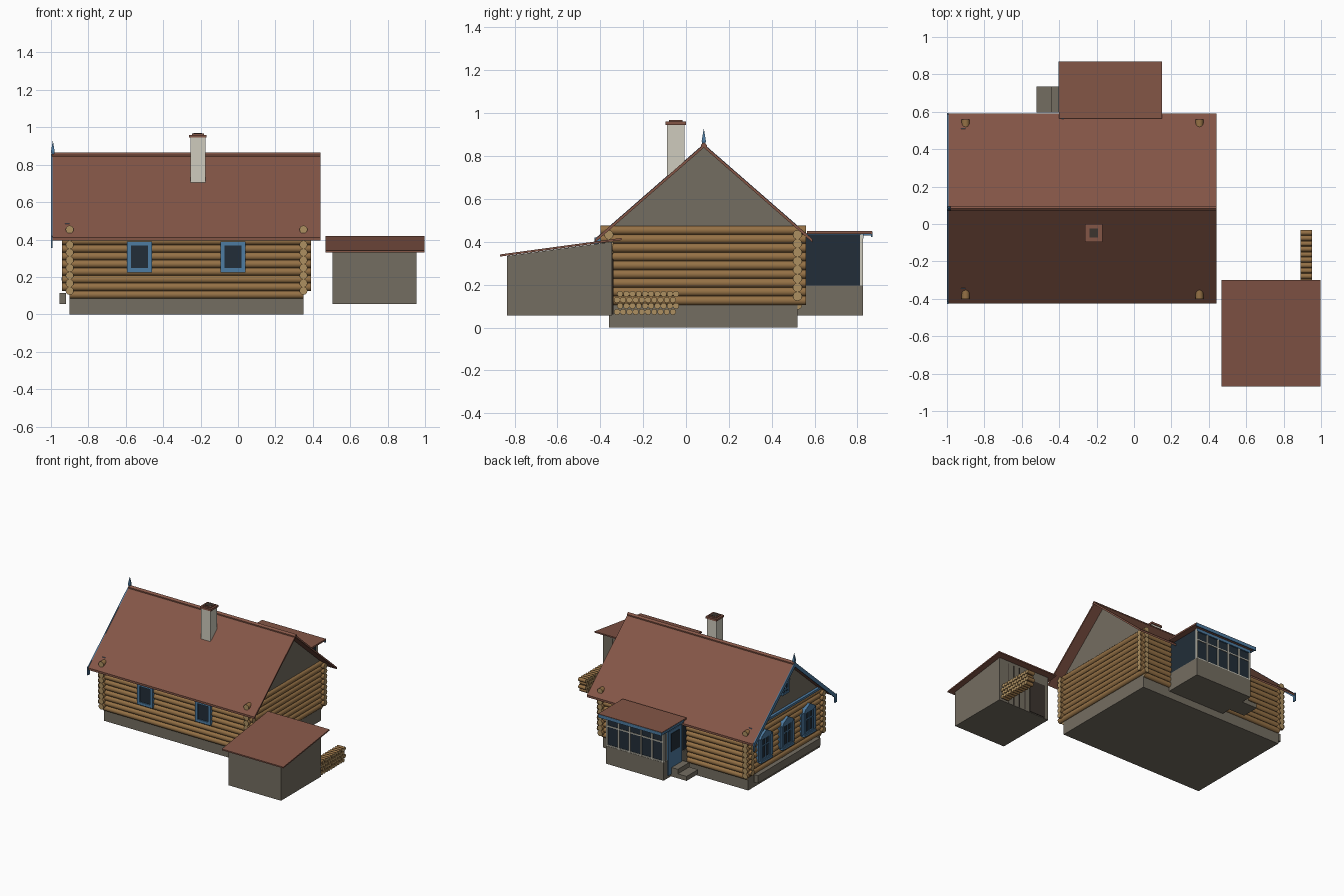
import bpy, bmesh, math
from mathutils import Matrix, Vector

if "Cube" in bpy.data.objects:
    bpy.data.objects.remove(bpy.data.objects["Cube"])


def material(name, r, g, b):
    m = bpy.data.materials.new(name)
    m.use_nodes = True
    m.diffuse_color = (r, g, b, 1)
    m.node_tree.nodes["Principled BSDF"].inputs["Base Color"].default_value = (r, g, b, 1)
    return m


ROOF = material("roof_brown", .23, .092, .062)
STONE = material("stone_grey", .175, .155, .12)
LOG = material("log_brown", .30, .165, .06)
END = material("log_end_tan", .42, .28, .12)
BLUE = material("trim_blue", .075, .2, .36)
GLASS = material("dark_glass", .016, .027, .04)
CREAM = material("cream", .62, .6, .51)
DARK = material("dark_wood", .045, .035, .028)


def finish(name, bm, *mats):
    bmesh.ops.recalc_face_normals(bm, faces=bm.faces)
    me = bpy.data.meshes.new(name)
    bm.to_mesh(me)
    bm.free()
    for m in mats:
        me.materials.append(m)
    ob = bpy.data.objects.new(name, me)
    bpy.context.scene.collection.objects.link(ob)


def boxes(name, mat, *spans):
    """One object from boxes, each given as (x range, y range, z range)."""
    bm = bmesh.new()
    for span in spans:
        mid = Vector([(a + b) / 2 for a, b in span])
        size = Vector([abs(b - a) for a, b in span])
        bmesh.ops.create_cube(bm, size=1, matrix=Matrix.Translation(mid) @ Matrix.Diagonal(size).to_4x4())
    finish(name, bm, mat)


def prism(name, mat, profile, x0, x1):
    """Extrude a (y, z) profile along x."""
    bm = bmesh.new()
    face = bm.faces.new([bm.verts.new((x0, y, z)) for y, z in profile])
    out = bmesh.ops.extrude_face_region(bm, geom=[face])
    moved = [v for v in out["geom"] if isinstance(v, bmesh.types.BMVert)]
    bmesh.ops.translate(bm, verts=moved, vec=(x1 - x0, 0, 0))
    finish(name, bm, mat)


def logs(name, items, radius, sides=12):
    """Round logs from (start, end) pairs, with paler cut ends."""
    bm = bmesh.new()
    for a, b in items:
        a, b = Vector(a), Vector(b)
        turn = (b - a).to_track_quat('Z', 'Y').to_matrix().to_4x4()
        bmesh.ops.create_cone(bm, cap_ends=True, segments=sides, radius1=radius, radius2=radius,
                              depth=(b - a).length, matrix=Matrix.Translation((a + b) / 2) @ turn)
    for f in bm.faces:
        cap = len(f.verts) > 4
        f.material_index = int(cap)
        f.smooth = not cap
    for e in bm.edges:
        e.smooth = not any(len(f.verts) > 4 for f in e.link_faces)
    finish(name, bm, LOG, END)


def window(name, axis, depth, u, z, bar, mullion=False):
    """Framed window; axis is the wall normal and depth its range along it."""
    def span(us, zs, d=depth):
        return (d, us, zs) if axis == 'x' else (us, d, zs)
    (u0, u1), (z0, z1) = u, z
    bars = [span((u0, u0 + bar), z), span((u1 - bar, u1), z),
            span(u, (z0, z0 + bar)), span(u, (z1 - bar, z1))]
    if mullion:
        c = (u0 + u1) / 2
        bars += [span((c - .004, c + .004), z), span(u, (z1 - .07, z1 - .062))]
    boxes(name + "_frame", BLUE, *bars)
    inner = (depth[0] + .008, depth[1])
    boxes(name + "_glass", GLASS, span((u0 + .01, u1 - .01), (z0 + .01, z1 - .01), inner))


# Main body: foundation, log walls, gable block
X0, X1, Y0, Y1 = -.9, .35, -.36, .52
PITCH, OVER = .041, .04
boxes("foundation", STONE, ((X0, X1), (Y0, Y1), (0, .107)))
long_logs, cross_logs = [], []
for i in range(9):
    o = OVER if i else 0
    z = .105 + PITCH * i
    long_logs += [((X0 - o, y, z), (X1 + o, y, z)) for y in (Y0, Y1)]
    z += PITCH / 2
    cross_logs += [((x, Y0 - OVER, z), (x, Y1 + OVER, z)) for x in (X0, X1)]
logs("long_wall_logs", long_logs, .0215)
logs("gable_wall_logs", cross_logs, .0215)
RIDGE, TOP, SLOPE = .083, .855, .872
prism("gable_block", STONE, [(-.35, .465), (.516, .465), (RIDGE, TOP - .012)], X0 - .005, X1 + .005)


def slope_band(up, down, half):
    """Inverted V band around the roof line."""
    def line(off):
        return [(RIDGE - half, TOP - SLOPE * half + off), (RIDGE, TOP + off),
                (RIDGE + half, TOP - SLOPE * half + off)]
    return line(up) + line(-down)[::-1]


# Main roof, ridge cap, verge boards with hanging tails, finial
prism("main_roof", ROOF, slope_band(0, .016, .508), -.995, .44)
prism("ridge_cap", ROOF, slope_band(.009, .002, .014), -.995, .442)
prism("verge_boards", BLUE, slope_band(.002, .034, .511), -1.0, -.992)
boxes("verge_tails", BLUE, *[((-1.0, -.992), (y - .011, y + .011), (.355, .42))
                             for y in (RIDGE - .5, RIDGE + .5)])
bm = bmesh.new()
for r1, r2, z, d in ((.005, .014, .855, .03), (.014, .001, .898, .056)):
    bmesh.ops.create_cone(bm, cap_ends=True, segments=4, radius1=r1, radius2=r2, depth=d,
                          matrix=Matrix.Translation((-.99, RIDGE, z)) @ Matrix.Rotation(math.pi / 4, 4, 'Z'))
finish("finial", bm, BLUE)

# Chimney
boxes("chimney_stack", CREAM, ((-.255, -.175), (-.088, -.008), (.6, .95)))
boxes("chimney_cap", ROOF, ((-.262, -.168), (-.095, -.001), (.945, .96)),
      ((-.247, -.183), (-.08, -.016), (.955, .967)))
boxes("flue_opening", DARK, ((-.238, -.192), (-.071, -.025), (.96, .969)))

# Front windows
for side, x in (("right", -.527), ("left", -.027)):
    window("front_window_" + side, 'y', (-.395, -.365), (x - .067, x + .067), (.225, .39), .022)

# Decorated gable windows with shutters and pediments
for tag, y in (("back", .35), ("middle", .083), ("front", -.184)):
    name = "gable_window_" + tag
    window(name, 'x', (-.937, -.905), (y - .055, y + .055), (.195, .37), .014, True)
    prism(name + "_pediment", BLUE, [(y - .07, .365), (y + .07, .365), (y + .055, .39),
                                     (y, .42), (y - .055, .39)], -.94, -.905)
    boxes(name + "_shutters", BLUE, *[((-.93, -.905), (y + s - .016, y + s + .016), (.195, .365))
                                      for s in (-.073, .073)])
    boxes(name + "_sill", BLUE, ((-.944, -.905), (y - .07, y + .07), (.18, .197)))

# Attic window and gable band
window("attic_window", 'x', (-.922, -.9), (RIDGE - .042, RIDGE + .042), (.59, .69), .013, True)
prism("attic_pediment", BLUE, [(RIDGE - .055, .687), (RIDGE + .055, .687), (RIDGE, .725)], -.924, -.9)
boxes("gable_band", BLUE, ((-.926, -.9), (-.345, .511), (.468, .485)))

# Plinth ledge along the gable
boxes("gable_ledge", STONE, ((-.955, -.92), (-.29, .48), (.055, .115)))

# Glazed porch
PX0, PX1, PY = -.385, .11, .825
boxes("porch_base", STONE, ((PX0, PX1), (Y1, PY), (.055, .195)))
boxes("porch_glass", GLASS, ((PX0 + .006, PX1 - .004), (Y1, PY - .008), (.19, .435)))
STEP = (PX1 - PX0 - .012) / 5
bars = [((PX0 + STEP * i, PX0 + STEP * i + .012), (PY - .014, PY), (.195, .435)) for i in range(6)]
bars += [((PX0, PX1), (PY - .012, PY - .002), (z, z + .008)) for z in (.195, .345)]
bars += [((PX0, PX0 + .012), (y, y + .012), (.195, .435)) for y in (.592, .783)]
boxes("porch_glazing_bars", CREAM, *bars)
boxes("porch_top_rail", BLUE, ((PX0 - .002, PX1), (PY - .012, PY + .002), (.415, .437)),
      ((PX0 - .002, PX0 + .012), (Y1, PY), (.415, .437)))
boxes("porch_door", BLUE, ((PX0 - .006, PX0 + .01), (.608, .775), (.075, .415)))
boxes("porch_door_pane", GLASS, ((PX0 - .01, PX0), (.64, .743), (.25, .39)))
boxes("porch_roof", ROOF, ((-.4, .15), (.565, .868), (.437, .45)))
boxes("porch_fascia", BLUE, ((-.4, .15), (.862, .87), (.422, .447)),
      ((-.403, -.396), (.6, .868), (.43, .447)))
boxes("porch_steps", STONE, ((-.445, PX0), (.595, .735), (.055, .125)),
      ((-.52, -.445), (.595, .735), (.055, .09)))

# Shed with lean-to roof
SX0, SX1 = .505, .955
prism("shed_body", STONE, [(-.835, .055), (-.345, .055), (-.345, .4), (-.835, .334)], SX0, SX1)
prism("shed_roof", ROOF, [(-.868, .331), (-.3, .408), (-.3, .418), (-.868, .341)], .468, .998)
boxes("shed_door", DARK, ((.54, .68), (-.35, -.339), (.06, .32)))
boxes("shed_plank_seams", DARK, *[((x, x + .005), (-.35, -.342), (.06, .38)) for x in (.72, .77, .82, .87)])

# Stacked firewood behind the shed
stack = []
for row in range(4):
    for i in range(10):
        y, z = -.322 + .029 * i + .0145 * (row % 2), .073 + .028 * row
        stack.append(((.89, y, z), (.952, y, z)))
logs("firewood", stack, .0145, 10)
